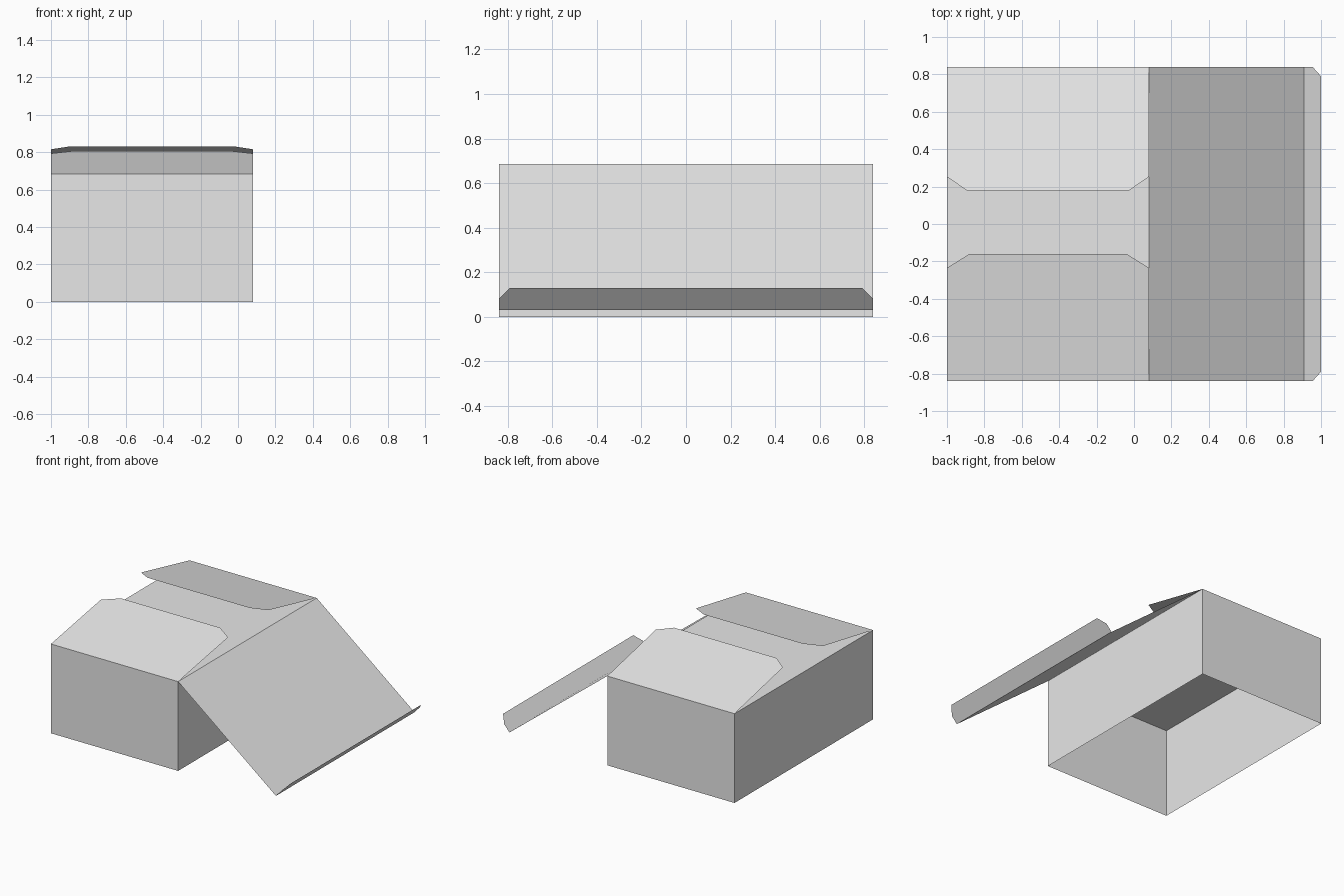
import bpy
import bmesh
from mathutils import Vector

if "Cube" in bpy.data.objects:
    bpy.data.objects.remove(bpy.data.objects["Cube"])

# Plain card colour
card = bpy.data.materials.new("grey card")
card.use_nodes = True
grey = (0.8, 0.8, 0.8, 1)
card.diffuse_color = grey
card.node_tree.nodes["Principled BSDF"].inputs["Base Color"].default_value = grey

LEFT, RIGHT, DEPTH, TOP = 0.08, -1.0, 0.84, 0.685
MID, HALF = (LEFT + RIGHT) / 2, (LEFT - RIGHT) / 2


def finish(name, bm):
    mesh = bpy.data.meshes.new(name)
    bm.to_mesh(mesh)
    bm.free()
    mesh.materials.append(card)
    obj = bpy.data.objects.new(name, mesh)
    bpy.context.collection.objects.link(obj)
    return obj


def panel(name, hinge, along, out, half, shoulder=1.0, inset=0.0):
    """Flat sheet swinging from a hinge line, with optional clipped corners."""
    hinge, along, out = Vector(hinge), Vector(along), Vector(out)
    outline = [(-half, 0), (half, 0), (half, shoulder)]
    if inset:
        outline += [(half - inset, 1), (inset - half, 1)]
    outline.append((-half, shoulder))
    bm = bmesh.new()
    bm.faces.new([bm.verts.new(hinge + along * a + out * b) for a, b in outline])
    return finish(name, bm)


# Box body: four walls and a top, open underneath
bm = bmesh.new()
bmesh.ops.create_cube(bm, size=1)
bmesh.ops.scale(bm, vec=(2 * HALF, 2 * DEPTH, TOP), verts=bm.verts)
bmesh.ops.translate(bm, vec=(MID, 0, TOP / 2), verts=bm.verts)
bottom = [f for f in bm.faces if f.normal.z < -0.5]
bmesh.ops.delete(bm, geom=bottom, context='FACES_ONLY')
finish("box_body", bm)

# Inner flaps rising over the top
panel("front_flap", (MID, -DEPTH, TOP), (1, 0, 0), (0, 0.68, 0.122), HALF, 0.89, 0.12)
panel("back_flap", (MID, DEPTH, TOP), (-1, 0, 0), (0, -0.66, 0.147), HALF, 0.89, 0.105)

# Lid hanging open, with its tuck-in lip
panel("lid", (LEFT, 0, TOP), (0, -1, 0), (0.83, 0, 0.03 - TOP), DEPTH)
panel("lid_lip", (0.91, 0, 0.03), (0, -1, 0), (0.09, 0, 0.1), DEPTH, 0.5, 0.05)
